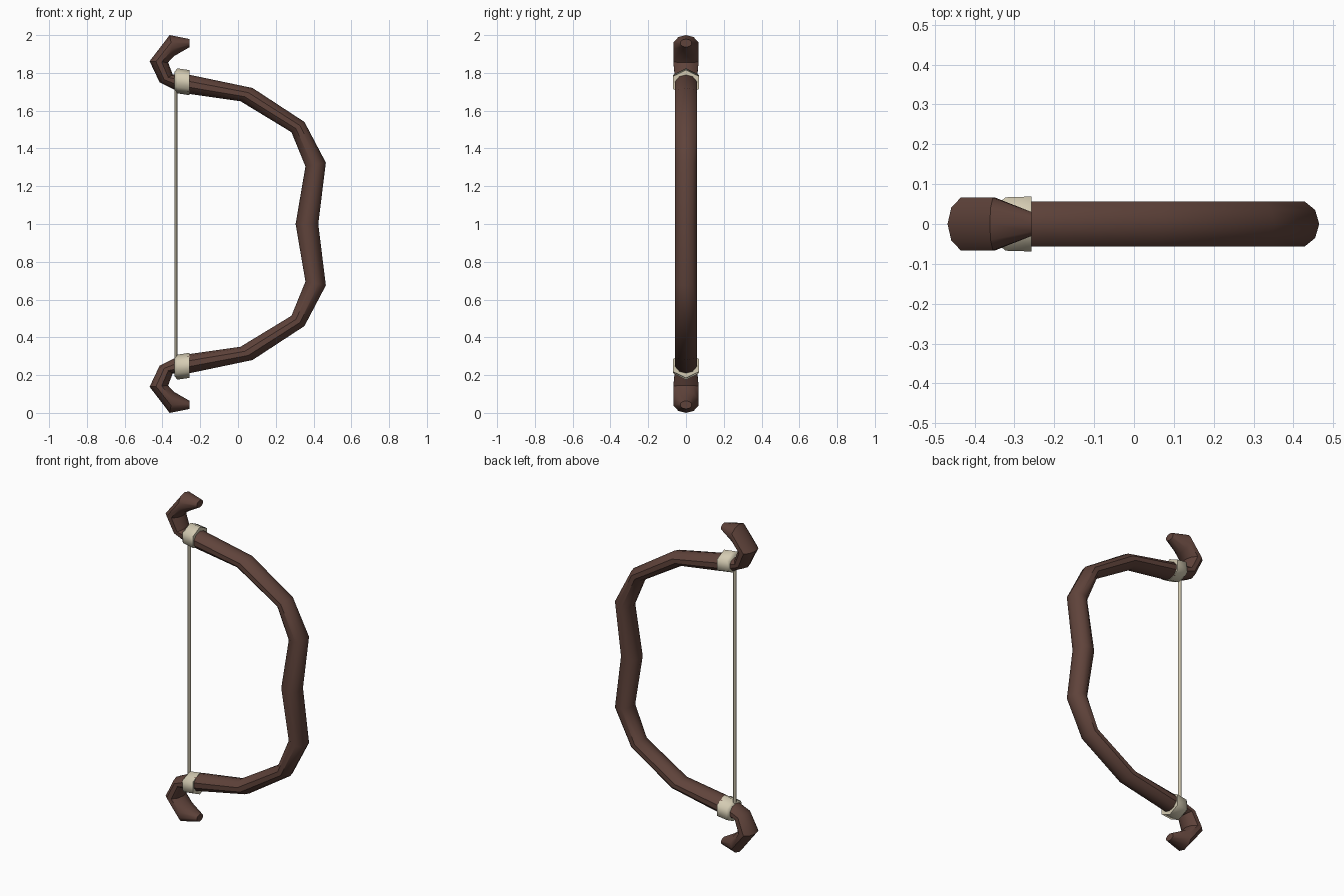
import bpy, bmesh, math
from mathutils import Vector

if "Cube" in bpy.data.objects:
    bpy.data.objects.remove(bpy.data.objects["Cube"])


def material(name, rgb):
    m = bpy.data.materials.new(name)
    m.diffuse_color = (*rgb, 1)
    m.use_nodes = True
    m.node_tree.nodes["Principled BSDF"].inputs["Base Color"].default_value = m.diffuse_color
    return m


wood = material("dark brown wood", (0.115, 0.056, 0.043))
cream = material("cream cord", (0.66, 0.60, 0.45))


def tube(name, rings, sides, mat, angle, cap_start=True):
    """Loft through rings (outer x, z, inner x, z, half depth) and mirror over z = 1."""
    bm = bmesh.new()
    loops = []
    for ox, oz, ix, iz, depth in rings:
        a, b = Vector((ox, 0, oz - 1)), Vector((ix, 0, iz - 1))
        mid, half = (a + b) / 2, (a - b) / 2
        steps = [2 * math.pi * i / sides for i in range(sides)]
        ry = depth / max(math.sin(t) for t in steps)
        loops.append([bm.verts.new(mid + half * math.cos(t) + Vector((0, ry * math.sin(t), 0)))
                      for t in steps])
    for p, q in zip(loops, loops[1:]):
        for i in range(sides):
            j = (i + 1) % sides
            bm.faces.new((p[i], p[j], q[j], q[i]))
    if cap_start:
        bm.faces.new(loops[0])
    bm.faces.new(loops[-1])
    bmesh.ops.recalc_face_normals(bm, faces=bm.faces)
    if not cap_start and sum(f.normal.dot(f.calc_center_median()) for f in bm.faces if len(f.verts) > 4) < 0:
        pass
    me = bpy.data.meshes.new(name)
    bm.to_mesh(me)
    bm.free()
    me.materials.append(mat)
    me.shade_smooth()
    me.set_sharp_from_angle(angle=math.radians(angle))
    ob = bpy.data.objects.new(name, me)
    ob.location.z = 1
    bpy.context.collection.objects.link(ob)
    mod = ob.modifiers.new("mirror", 'MIRROR')
    mod.use_axis = (False, False, True)
    mod.merge_threshold = 0.001
    return ob


# Curved limb from the grip to the hooked tip
tube("bow_limb", [
    (0.425, 1.000, 0.305, 1.000, 0.057),
    (0.465, 1.325, 0.357, 1.305, 0.057),
    (0.352, 1.540, 0.283, 1.486, 0.057),
    (0.077, 1.720, 0.013, 1.650, 0.057),
    (-0.257, 1.790, -0.267, 1.690, 0.057),
    (-0.310, 1.795, -0.330, 1.708, 0.055),
    (-0.345, 1.790, -0.415, 1.750, 0.058),
    (-0.370, 1.855, -0.468, 1.862, 0.067),
    (-0.340, 1.888, -0.362, 2.000, 0.066),
    (-0.257, 1.936, -0.257, 1.979, 0.030),
], 10, wood, 42, cap_start=False)

# Cord wrap around each limb end, tapering into the string loop
tube("limb_band", [
    (-0.257, 1.815, -0.257, 1.682, 0.069),
    (-0.322, 1.824, -0.322, 1.692, 0.067),
    (-0.336, 1.805, -0.336, 1.706, 0.056),
], 6, cream, 65)

# Straight bow string
tube("bow_string", [
    (-0.321, 1.000, -0.337, 1.000, 0.013),
    (-0.321, 1.740, -0.337, 1.740, 0.013),
], 8, cream, 50, cap_start=False)
